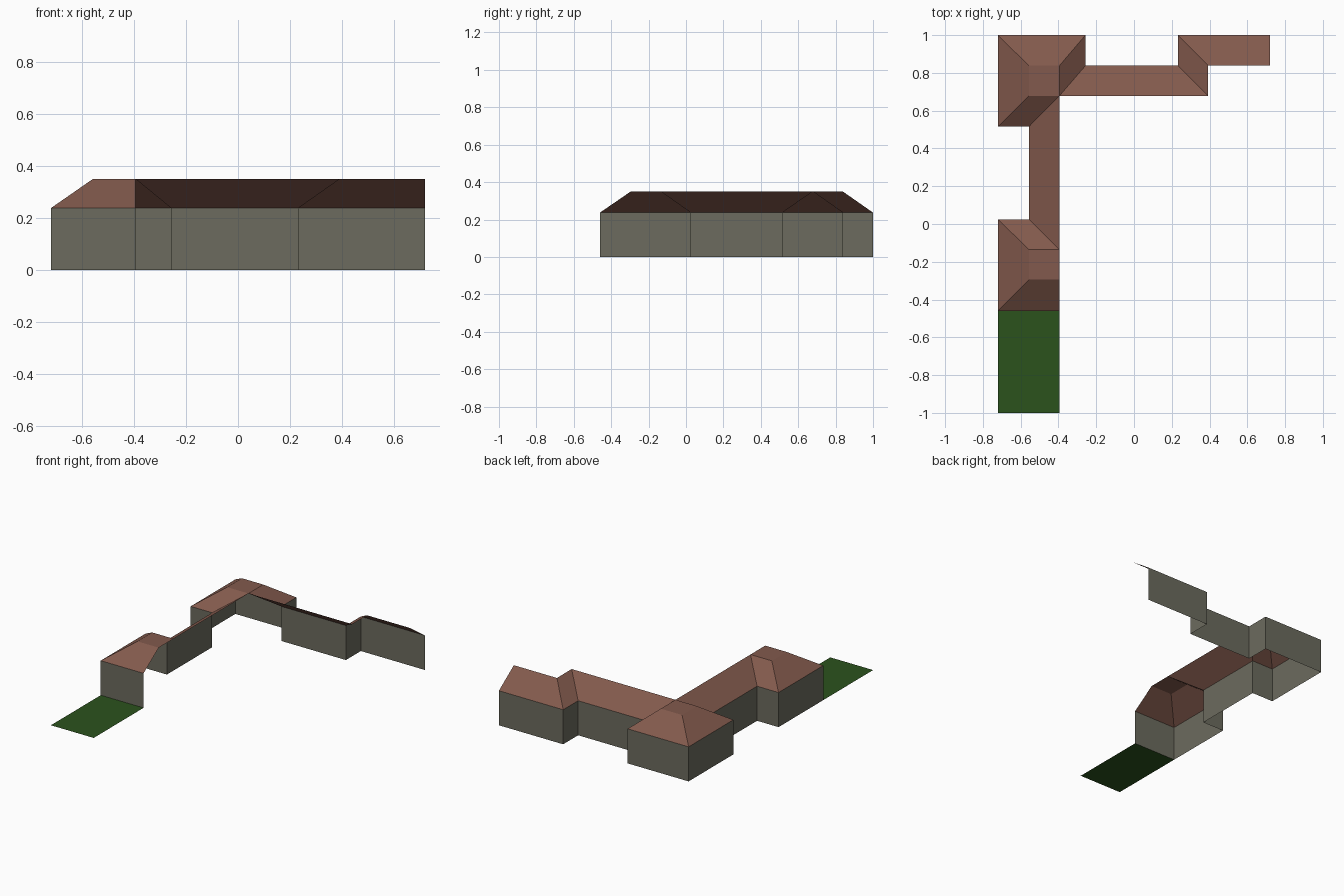
import bpy, bmesh

if "Cube" in bpy.data.objects:
    bpy.data.objects.remove(bpy.data.objects["Cube"])

EAVE, RIDGE = 0.237, 0.35


def material(name, rgb):
    m = bpy.data.materials.new(name)
    m.diffuse_color = (*rgb, 1)
    m.use_nodes = True
    m.node_tree.nodes["Principled BSDF"].inputs["Base Color"].default_value = m.diffuse_color
    return m


def add_object(name, quads, mat):
    """Make one mesh object from quads, welding shared corners."""
    bm = bmesh.new()
    for q in quads:
        bm.faces.new([bm.verts.new(p) for p in q])
    bmesh.ops.remove_doubles(bm, verts=bm.verts, dist=0.0005)
    mesh = bpy.data.meshes.new(name)
    bm.to_mesh(mesh)
    bm.free()
    mesh.materials.append(mat)
    ob = bpy.data.objects.new(name, mesh)
    bpy.context.collection.objects.link(ob)
    return ob


def strip(low, z0, high, z1):
    """Quads joining two matching plan paths at two heights, facing outward."""
    a = [(x, y, z0) for x, y in low]
    b = [(x, y, z1) for x, y in high]
    return [(a[i + 1], a[i], b[i], b[i + 1]) for i in range(len(a) - 1)]


def rect(x0, x1, y0, y1, z):
    return [(x0, y0, z), (x1, y0, z), (x1, y1, z), (x0, y1, z)]


stone = material("grey stone", (0.150, 0.147, 0.112))
tiles = material("brown roof tiles", (0.225, 0.102, 0.074))
grass = material("lawn green", (0.024, 0.085, 0.012))

# Outer wall line, from the front end round the corner to the right end
outline = [(-0.395, -0.46), (-0.72, -0.46), (-0.72, 0.025), (-0.557, 0.025),
           (-0.557, 0.515), (-0.72, 0.515), (-0.72, 1.0), (-0.257, 1.0),
           (-0.257, 0.838), (0.232, 0.838), (0.232, 1.0), (0.72, 1.0)]
# Matching upper edge of the roof slopes
ridge = [(-0.395, -0.295), (-0.557, -0.295), (-0.557, -0.135), (-0.395, -0.135),
         (-0.395, 0.678), (-0.557, 0.678), (-0.557, 0.838), (-0.395, 0.838),
         (-0.395, 0.678), (0.393, 0.678), (0.393, 0.838), (0.72, 0.838)]

# Walls, open on the courtyard side
add_object("outer_walls", strip(outline, 0, outline, EAVE), stone)

# Sloping roof, then the flat tops of the front and corner pavilions
add_object("roof_slopes", strip(outline, EAVE, ridge, RIDGE), tiles)
add_object("pavilion_roof_tops",
           [rect(-0.557, -0.395, -0.295, -0.135, RIDGE),
            rect(-0.557, -0.395, 0.678, 0.838, RIDGE)], tiles)

# Lawn in front
add_object("lawn", [rect(-0.72, -0.395, -1.0, -0.46, 0)], grass)
